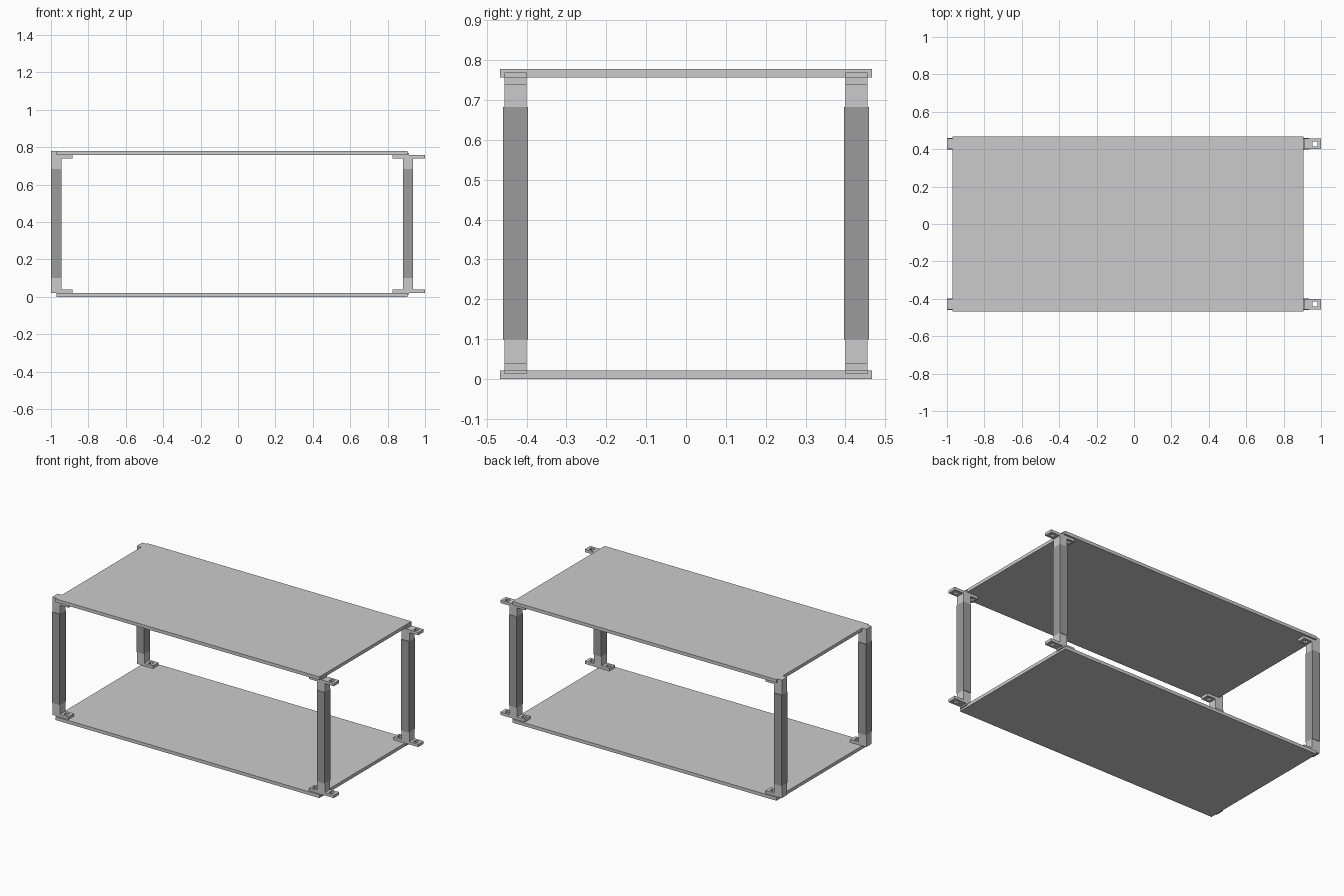
import bpy, bmesh

if "Cube" in bpy.data.objects:
    bpy.data.objects.remove(bpy.data.objects["Cube"])


def material(name, v):
    m = bpy.data.materials.new(name)
    m.diffuse_color = (v, v, v, 1)
    m.use_nodes = True
    m.node_tree.nodes["Principled BSDF"].inputs["Base Color"].default_value = m.diffuse_color
    return m


BOARD = material("board_grey", 0.55)
POST = material("post_grey", 0.33)
BRACKET = material("bracket_grey", 0.8)


def finish(bm, name, mat):
    bmesh.ops.recalc_face_normals(bm, faces=bm.faces[:])
    me = bpy.data.meshes.new(name)
    bm.to_mesh(me)
    bm.free()
    me.materials.append(mat)
    ob = bpy.data.objects.new(name, me)
    bpy.context.collection.objects.link(ob)


def add_box(bm, x, y, z):
    verts = bmesh.ops.create_cube(bm, size=1)["verts"]
    for v in verts:
        for i, (a, b) in enumerate((x, y, z)):
            v.co[i] = a if v.co[i] < 0 else b


def add_tab(bm, x, y, z, hole_x, r=0.013):
    # flat plate with a square screw hole
    hy = (y[0] + y[1]) / 2
    outer = [(x[0], y[0]), (x[1], y[0]), (x[1], y[1]), (x[0], y[1])]
    inner = [(hole_x - r, hy - r), (hole_x + r, hy - r),
             (hole_x + r, hy + r), (hole_x - r, hy + r)]
    o = [bm.verts.new((*p, z[0])) for p in outer]
    i = [bm.verts.new((*p, z[0])) for p in inner]
    faces = [bm.faces.new((o[k], o[(k + 1) % 4], i[(k + 1) % 4], i[k]))
             for k in range(4)]
    ext = bmesh.ops.extrude_face_region(bm, geom=faces, use_keep_orig=True)
    for v in ext["geom"]:
        if isinstance(v, bmesh.types.BMVert):
            v.co.z = z[1]


# shelf boards
for name, z in (("bottom_board", (0, 0.021)), ("top_board", (0.757, 0.778))):
    bm = bmesh.new()
    add_box(bm, (-0.97, 0.905), (-0.467, 0.467), z)
    finish(bm, name, BOARD)

for side, sy in (("front", -1), ("back", 1)):
    py = sorted((sy * 0.397, sy * 0.459))
    by = sorted((sy * 0.401, sy * 0.456))
    for end, px in (("left", (-1.0, -0.945)), ("right", (0.881, 0.936))):
        # upright
        bm = bmesh.new()
        add_box(bm, px, py, (0.099, 0.683))
        finish(bm, f"{side}_{end}_post", POST)

        for level in ("bottom", "top"):
            low = level == "bottom"
            body = (0.021, 0.099) if low else (0.683, 0.757)
            tab = (0.021, 0.039) if low else (0.739, 0.757)
            bm = bmesh.new()
            # socket holding the upright
            add_box(bm, px, by, body)
            if end == "left":
                add_tab(bm, (px[1], -0.885), by, tab, -0.917)
                if not low:  # lip at the board end
                    add_box(bm, (-1.0, -0.97), by, (0.757, 0.778))
            else:
                add_tab(bm, (0.825, px[0]), by, tab, 0.85)
                add_tab(bm, (px[1], 1.0), by, tab, 0.967)
                # small stop between neighbouring boards
                stop = (0.012, 0.021) if low else (0.757, 0.769)
                add_box(bm, (0.905, 0.914), by, stop)
            finish(bm, f"{side}_{end}_{level}_bracket", BRACKET)
